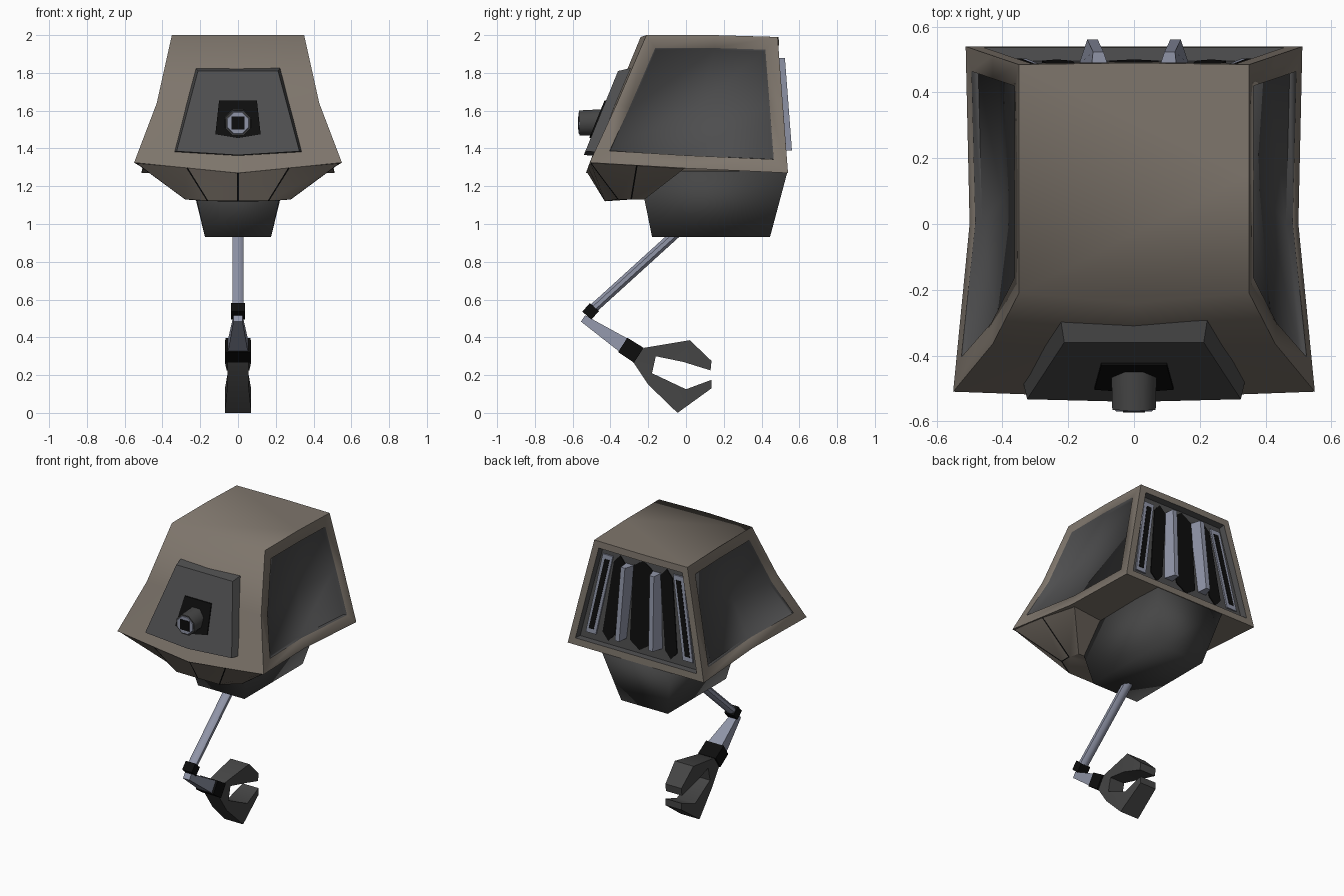
import bpy, bmesh, math
from mathutils import Vector

if "Cube" in bpy.data.objects:
    bpy.data.objects.remove(bpy.data.objects["Cube"])


def material(name, *rgb):
    m = bpy.data.materials.new(name)
    m.use_nodes = True
    m.diffuse_color = (*rgb, 1)
    m.node_tree.nodes["Principled BSDF"].inputs["Base Color"].default_value = (*rgb, 1)
    return m


TAUPE = material("taupe_shell", .21, .18, .15)
PANEL = material("dark_grey_panel", .075, .075, .077)
GREY = material("charcoal_grey", .06, .06, .06)
METAL = material("lavender_metal", .28, .3, .39)
BLACK = material("black", .004, .004, .004)


def loft(rings):
    """Closed skin through rings of points, bottom to top, with both ends capped."""
    bm = bmesh.new()
    rows = [[bm.verts.new(p) for p in ring] for ring in rings]
    n = len(rows[0])
    for a, b in zip(rows, rows[1:]):
        for i in range(n):
            j = (i + 1) % n
            bm.faces.new((a[i], a[j], b[j], b[i]))
    bm.faces.new(rows[0][::-1])
    bm.faces.new(rows[-1])
    bmesh.ops.recalc_face_normals(bm, faces=bm.faces)
    bm.faces.ensure_lookup_table()
    return bm


def finish(name, bm, mats, angle=30):
    mesh = bpy.data.meshes.new(name)
    bm.to_mesh(mesh)
    bm.free()
    for m in mats:
        mesh.materials.append(m)
    ob = bpy.data.objects.new(name, mesh)
    bpy.context.collection.objects.link(ob)
    bpy.ops.object.select_all(action='DESELECT')
    ob.select_set(True)
    bpy.context.view_layer.objects.active = ob
    bpy.ops.object.shade_smooth_by_angle(angle=math.radians(angle))
    return ob


def mirrored(half):
    """Full ring from its +x half, which starts and ends on the centre line."""
    return half + [(-x, y, z) for x, y, z in half[-2:0:-1]]


def bar(name, p, q, size_p, size_q, mat, sides=4, angle=30):
    """Tapered bar in the centre plane; p and q are (y, z), sizes are half (x, height)."""
    p, q = Vector((0, *p)), Vector((0, *q))
    d = (q - p).normalized()
    up = Vector((0, -d.z, d.y))
    rings = []
    for c, (sx, sh) in ((p, size_p), (q, size_q)):
        ring = []
        for k in range(sides):
            a = 2 * math.pi * (k + .5) / sides
            f = 1 / math.cos(math.pi / sides)
            ring.append(c + Vector((math.cos(a) * f * sx, 0, 0)) + up * math.sin(a) * f * sh)
        rings.append(ring)
    return finish(name, loft(rings), [mat], angle)


# Head shell: three rings, with framed recesses in the sides and back
bottom = [(0, -.53, 1.27), (.55, -.51, 1.325), (.5, 0, 1.295), (.512, .54, 1.27), (0, .54, 1.27)]
middle = [(0, -.385, 1.64), (.43, -.365, 1.64), (.42, .08, 1.64), (.43, .512, 1.64), (0, .512, 1.64)]
top = [(0, -.24, 1.99), (.35, -.21, 2), (.35, .15, 2), (.35, .485, 1.99), (0, .49, 1.99)]
bm = loft([mirrored(r) for r in (bottom, middle, top)])
groups = [([bm.faces[row * 8 + i] for row in (0, 1) for i in cols], frame, depth)
          for cols, frame, depth in (((1, 2), .07, .02), ((5, 6), .07, .02), ((3, 4), .045, .04))]
for faces, frame, depth in groups:
    bmesh.ops.inset_region(bm, faces=faces, thickness=frame, use_even_offset=True)
    step = bmesh.ops.inset_region(bm, faces=faces, thickness=.006, depth=-depth, use_even_offset=True)
    for f in faces + step["faces"]:
        f.material_index = 1
finish("head_shell", bm, [TAUPE, PANEL], 74)

# Chin with dark seams bevelled into its edges
upper = [(0, -.525, 1.275), (.27, -.52, 1.298), (.54, -.505, 1.322),
         (.52, -.26, 1.312), (.48, 0, 1.3), (0, 0, 1.3)]
lower = [(0, -.43, 1.12), (.16, -.43, 1.12), (.28, -.36, 1.13),
         (.28, -.29, 1.13), (.26, -.22, 1.13), (0, -.22, 1.13)]
bm = loft([mirrored(lower), mirrored(upper)])
seams = []
for e in bm.edges:
    ys = [v.co.y for v in e.verts]
    zs = [v.co.z for v in e.verts]
    if min(zs) < 1.2 and max(ys) < -.25:
        seams.append(e)
bmesh.ops.bevel(bm, geom=seams, offset=.004, segments=1, affect='EDGES', material=1)
finish("chin", bm, [TAUPE, BLACK], 20)

# Lower pod
pod = []
for x_front, x_back, y_front, y_back, z in ((.175, .175, -.18, .445, .932), (.25, .26, -.25, .538, 1.28)):
    pod.append([(-x_front, y_front, z), (x_front, y_front, z), (x_back, y_back, z), (-x_back, y_back, z)])
finish("lower_pod", loft(pod), [GREY], 110)


# Raised face plate and the camera mounted on it
def plate_y(z):
    return -.36 - (1.81 - z) * .407


def face_ring(x_low, z_low, x_high, z_high, out):
    half = [(0, z_low - .02), (x_low, z_low), (x_high, z_high), (0, z_high)]
    return mirrored([(x, plate_y(z) - out, z) for x, z in half])


finish("face_plate", loft([face_ring(.343, 1.38, .226, 1.83, -.08),
                           face_ring(.325, 1.385, .212, 1.81, 0)]), [PANEL], 30)
finish("camera_mount", loft([face_ring(.12, 1.475, .1, 1.655, -.01),
                             face_ring(.12, 1.475, .1, 1.655, .008)]), [BLACK])
bar("camera_barrel", (-.40, 1.54), (-.565, 1.535), (.07, .07), (.066, .066), GREY, 8, 50)
bar("lens_rim", (-.56, 1.535), (-.57, 1.535), (.062, .062), (.055, .055), METAL, 8)
bar("lens", (-.565, 1.535), (-.573, 1.535), (.034, .034), (.034, .034), BLACK)


# Rear vents: outlines in (x, z) laid on the sloping back
def back_part(name, outline, inner, outer, mat, taper=1):
    cx = sum(x for x, z in outline) / len(outline)
    rings = []
    for off, t in ((inner, 1), (outer, taper)):
        rings.append([(cx + (x - cx) * t, .54 - (z - 1.27) * .076 + off, z) for x, z in outline])
    finish(name, loft(rings), [mat])


def slat(x_low, x_high, w, z_low, z_high, point=0):
    """Slanted strip, optionally with pointed ends."""
    s = [(x_low - w, z_low + point), (x_low + w, z_low + point),
         (x_high + w, z_high - point), (x_high - w, z_high - point)]
    if point:
        s.insert(1, (x_low, z_low))
        s.insert(4, (x_high, z_high))
    return s


FLOOR = -.045
back_part("vent_centre", slat(0, 0, .075, 1.34, 1.93, .05), FLOOR, -.034, BLACK)
for side, sign in (("left", 1), ("right", -1)):
    def flip(outline):
        return [(x * sign, z) for x, z in outline]
    back_part("vent_ridge_" + side, flip(slat(.135, .1, .032, 1.39, 1.88)), FLOOR, .03, METAL, .5)
    back_part("vent_gap_" + side, flip(slat(.235, .175, .045, 1.34, 1.92, .05)), FLOOR, -.034, BLACK)
    back_part("vent_slot_rim_" + side, flip(slat(.365, .265, .038, 1.36, 1.9)), FLOOR, -.03, METAL)
    back_part("vent_slot_" + side, flip(slat(.362, .268, .018, 1.39, 1.87)), FLOOR, -.027, BLACK)

# Arm
bar("upper_arm", (-.02, .98), (-.51, .535), (.03, .025), (.03, .025), METAL, 8, 50)
bar("elbow_band", (-.485, .56), (-.525, .515), (.036, .032), (.036, .032), BLACK)
bar("forearm", (-.545, .5), (-.31, .345), (.024, .02), (.055, .043), METAL)
bar("wrist", (-.335, .36), (-.25, .305), (.066, .045), (.066, .047), BLACK)

# Claw: open C outline as (y, z, half width)
claw = [(-.29, .285, .055), (-.2, .15, .055), (-.045, 0, .07), (.135, .13, .06), (.135, .175, .06),
        (0, .125, .07), (-.18, .21, .055), (-.16, .3, .055), (-.015, .27, .07), (.13, .225, .06),
        (.135, .275, .06), (.02, .385, .07), (-.22, .345, .055)]
bm = loft([[(s * w, y, z) for y, z, w in claw] for s in (-1, 1)])
bmesh.ops.triangulate(bm, faces=[f for f in bm.faces if len(f.verts) > 4])
finish("claw", bm, [GREY], 50)
